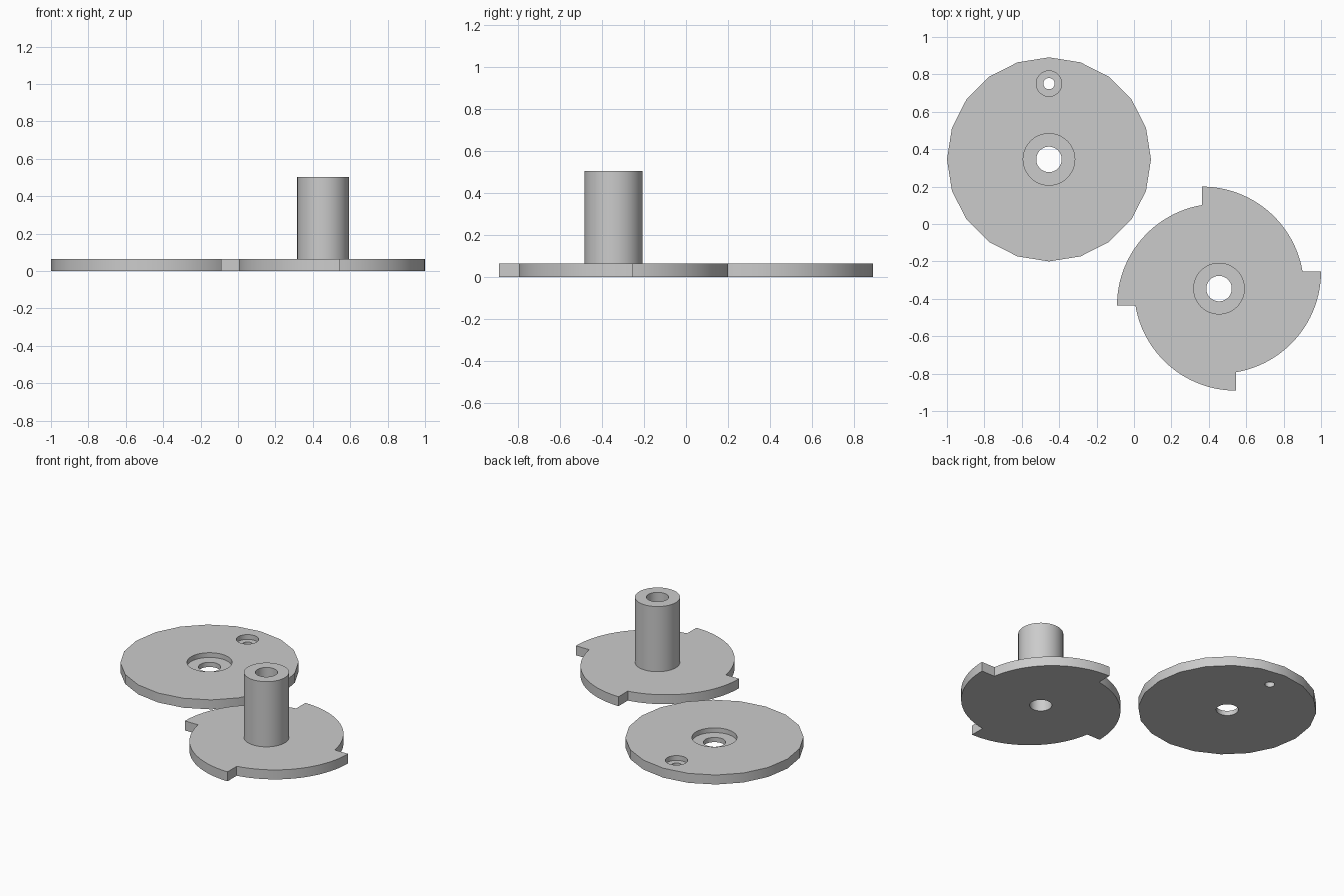
import bpy, bmesh, math
from mathutils import Vector, Matrix

cube = bpy.data.objects.get("Cube")
if cube:
    bpy.data.objects.remove(cube, do_unlink=True)

U = 1 / 11                     # base module for all dimensions
PLATE_R = 6 * U
THICK = 0.064
SHAFT_TOP = 0.504
SHAFT_R, BORE_R, PIN_R = 0.138, 0.068, 0.03
DISC = Vector((-5 * U, 0.3455, 0))
RATCHET = Vector((5 * U, -0.3455, 0))
PIN = DISC + Vector((0, 0.405, 0))

grey = bpy.data.materials.new("plain grey")
grey.use_nodes = True
colour = (0.6, 0.6, 0.6, 1)
grey.diffuse_color = colour
grey.node_tree.nodes["Principled BSDF"].inputs["Base Color"].default_value = colour


def prism(name, outline, z0, z1):
    """Extrude a counter-clockwise outline between two heights."""
    bm = bmesh.new()
    face = bm.faces.new([bm.verts.new((p.x, p.y, z0)) for p in outline])
    top = bmesh.ops.extrude_face_region(bm, geom=[face])["geom"]
    verts = [g for g in top if isinstance(g, bmesh.types.BMVert)]
    bmesh.ops.translate(bm, verts=verts, vec=(0, 0, z1 - z0))
    bmesh.ops.recalc_face_normals(bm, faces=bm.faces)
    mesh = bpy.data.meshes.new(name)
    bm.to_mesh(mesh)
    bm.free()
    mesh.materials.append(grey)
    obj = bpy.data.objects.new(name, mesh)
    bpy.context.collection.objects.link(obj)
    return obj


def circle(centre, radius, sides=48):
    return [centre + Vector((radius * math.cos(a), radius * math.sin(a), 0))
            for a in (i * math.tau / sides for i in range(sides))]


def drill(obj, centre, radius, z0=-1, z1=1):
    """Cut a round hole and discard the cutter."""
    cutter = prism("cutter", circle(centre, radius), z0, z1)
    cutter.hide_render = True
    mod = obj.modifiers.new("hole", "BOOLEAN")
    mod.operation, mod.solver, mod.object = "DIFFERENCE", "EXACT", cutter
    bpy.context.view_layer.objects.active = obj
    bpy.ops.object.modifier_apply(modifier=mod.name)
    bpy.data.objects.remove(cutter, do_unlink=True)


# Faceted disc with a counterbored centre hole and pin hole
disc = prism("round_disc", circle(DISC, PLATE_R, 20), 0, THICK)
for centre, wide, narrow in ((DISC, SHAFT_R, BORE_R), (PIN, BORE_R, PIN_R)):
    drill(disc, centre, wide, THICK / 2, 1)
    drill(disc, centre, narrow)

# Four-tooth ratchet: each quarter is an arc about a shifted centre
start, steps = math.asin(U / PLATE_R), 24
arc = []
for i in range(steps + 1):
    a = start + (math.pi / 2 - start) * i / steps
    arc.append(Vector((PLATE_R * math.cos(a) - U, PLATE_R * math.sin(a), 0)))
outline = [RATCHET + Matrix.Rotation(k * math.pi / 2, 3, "Z") @ p
           for k in range(4) for p in arc]
ratchet = prism("ratchet_wheel", outline, 0, THICK)
drill(ratchet, RATCHET, BORE_R)

# Hollow shaft standing on the ratchet
shaft = prism("hollow_shaft", circle(RATCHET, SHAFT_R), THICK, SHAFT_TOP)
drill(shaft, RATCHET, BORE_R)

# Smooth round walls, crisp rims and teeth
bpy.ops.object.select_all(action="DESELECT")
for obj in (disc, ratchet, shaft):
    obj.select_set(True)
bpy.context.view_layer.objects.active = disc
bpy.ops.object.shade_smooth_by_angle(angle=math.radians(30))
